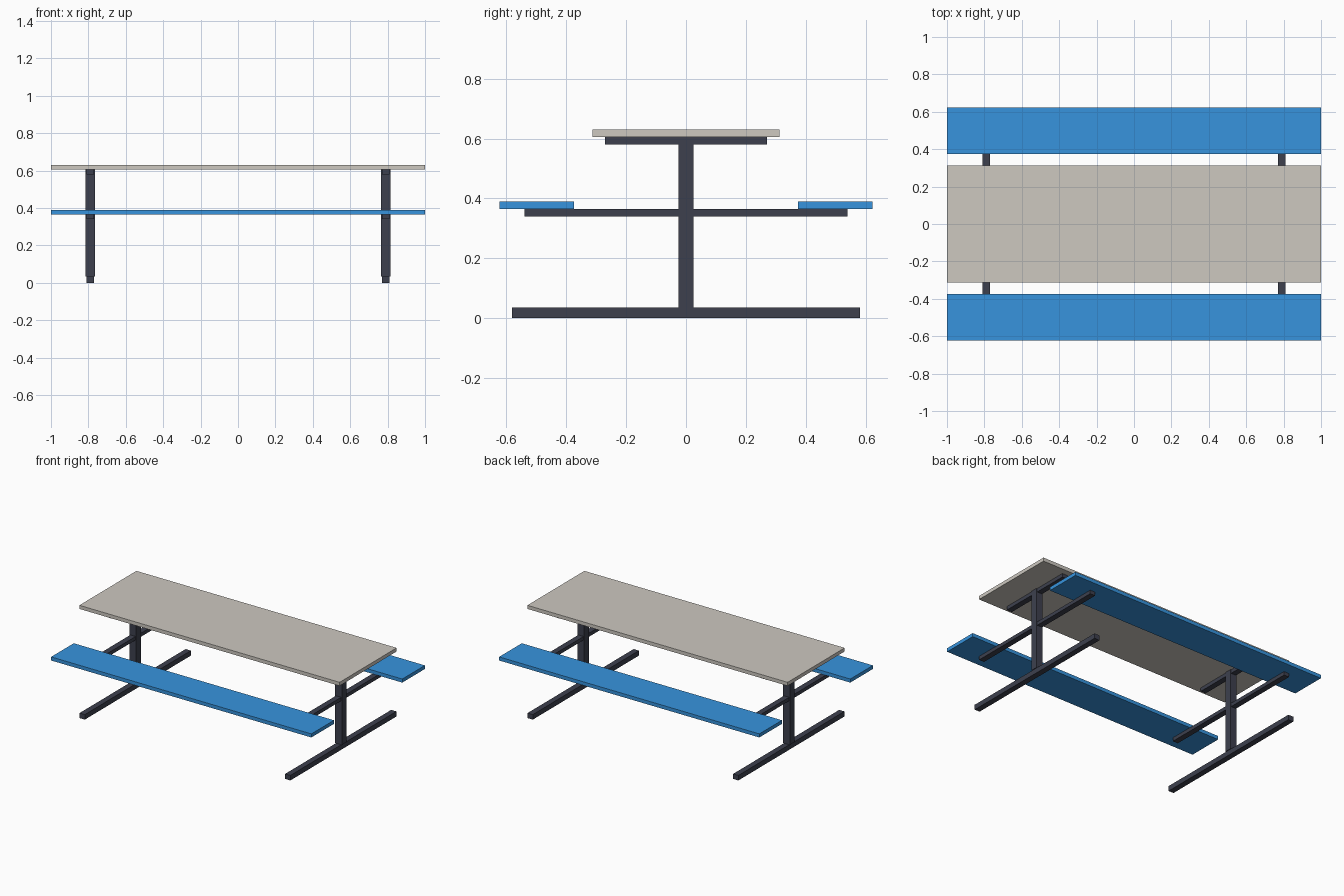
import bpy

if "Cube" in bpy.data.objects:
    bpy.data.objects.remove(bpy.data.objects["Cube"], do_unlink=True)


def material(name, rgb):
    mat = bpy.data.materials.new(name)
    mat.use_nodes = True
    color = (*rgb, 1.0)
    mat.diffuse_color = color
    mat.node_tree.nodes["Principled BSDF"].inputs["Base Color"].default_value = color
    return mat


def box(name, x, y, z, mat):
    """Box spanning the (low, high) range given on each axis."""
    spans = (x, y, z)
    bpy.ops.mesh.primitive_cube_add(size=1, location=[(a + b) / 2 for a, b in spans])
    obj = bpy.context.object
    obj.name = name
    obj.scale = [b - a for a, b in spans]
    bpy.ops.object.transform_apply(location=False, rotation=False, scale=True)
    obj.data.materials.append(mat)
    return obj


def around(centre, half):
    return (centre - half, centre + half)


top_mat = material("tabletop_stone", (0.61, 0.58, 0.53))
seat_mat = material("seat_blue", (0.038, 0.296, 0.73))
frame_mat = material("frame_dark", (0.047, 0.051, 0.076))

# Tabletop and the two bench seats
length = around(0, 1)
box("tabletop", length, around(0, 0.313), (0.605, 0.63), top_mat)
for side, y in (("front", -0.499), ("back", 0.499)):
    box(f"{side}_seat", length, around(y, 0.124), (0.365, 0.39), seat_mat)

# End frames: foot, post and the beams under seats and top
for side, x in (("right", -0.79), ("left", 0.79)):
    bar = around(x, 0.02)
    box(f"{side}_foot", bar, around(0, 0.582), (0, 0.035), frame_mat)
    box(f"{side}_post", around(x, 0.025), around(0, 0.025), (0.035, 0.605), frame_mat)
    box(f"{side}_seat_beam", bar, around(0, 0.54), (0.34, 0.365), frame_mat)
    box(f"{side}_top_beam", bar, around(0, 0.27), (0.58, 0.605), frame_mat)
